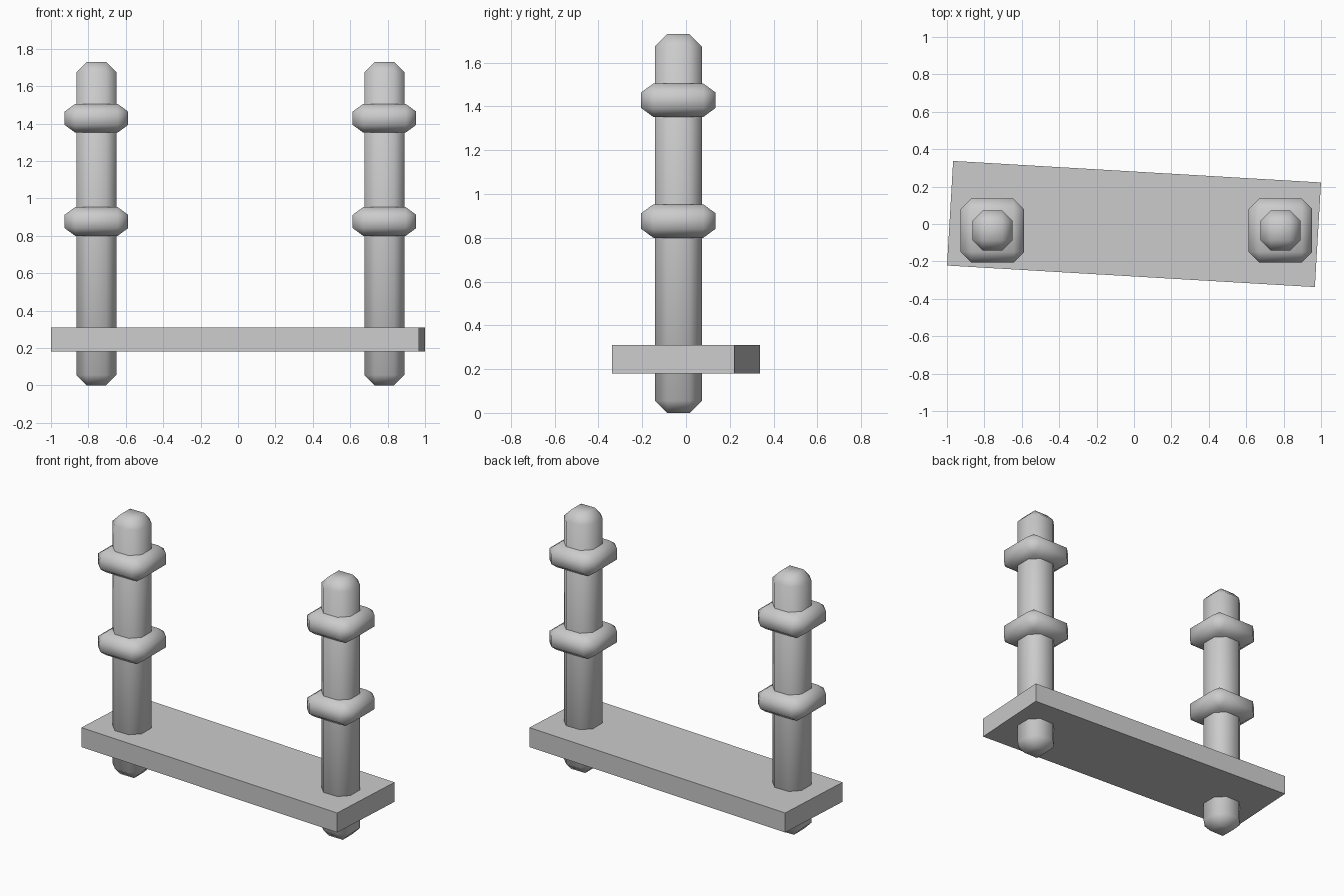
import bpy, bmesh, math
from mathutils import Vector, Matrix

if "Cube" in bpy.data.objects:
    bpy.data.objects.remove(bpy.data.objects["Cube"])


def add_object(name, bm, smooth):
    mesh = bpy.data.meshes.new(name)
    for f in bm.faces:
        f.smooth = smooth
    bm.to_mesh(mesh)
    bm.free()
    obj = bpy.data.objects.new(name, mesh)
    bpy.context.collection.objects.link(obj)
    return obj


def block(name, x, y, z0, z1, size_x, size_y, chamfer=0.0, chamfer_z=0.0):
    """Box from z0 to z1; optional one-segment chamfer with its own vertical depth."""
    squash = chamfer_z / chamfer if chamfer else 1.0
    bm = bmesh.new()
    bmesh.ops.create_cube(bm, size=1.0)
    bmesh.ops.scale(bm, vec=Vector((size_x, size_y, (z1 - z0) / squash)), verts=bm.verts)
    if chamfer:
        bmesh.ops.bevel(bm, geom=bm.edges[:], offset=chamfer, offset_type='OFFSET',
                        segments=1, profile=0.5, affect='EDGES')
        bmesh.ops.scale(bm, vec=Vector((1, 1, squash)), verts=bm.verts)
    obj = add_object(name, bm, bool(chamfer))
    obj.location = (x, y, (z0 + z1) / 2)
    return obj


# Flat plank, turned slightly
plank = block("plank", 0, 0, 0.18, 0.31, 1.97, 0.56)
plank.rotation_euler.z = math.radians(-3.35)

# Two upright posts through the plank, each with two collars
for side, x in (("left", -0.757), ("right", 0.783)):
    block(f"{side}_post", x, -0.035, 0.0, 1.73, 0.215, 0.215, 0.056, 0.056)
    for level, z in (("lower", 0.80), ("upper", 1.352)):
        block(f"{side}_{level}_collar", x, -0.035, z, z + 0.153, 0.34, 0.34, 0.056, 0.041)
